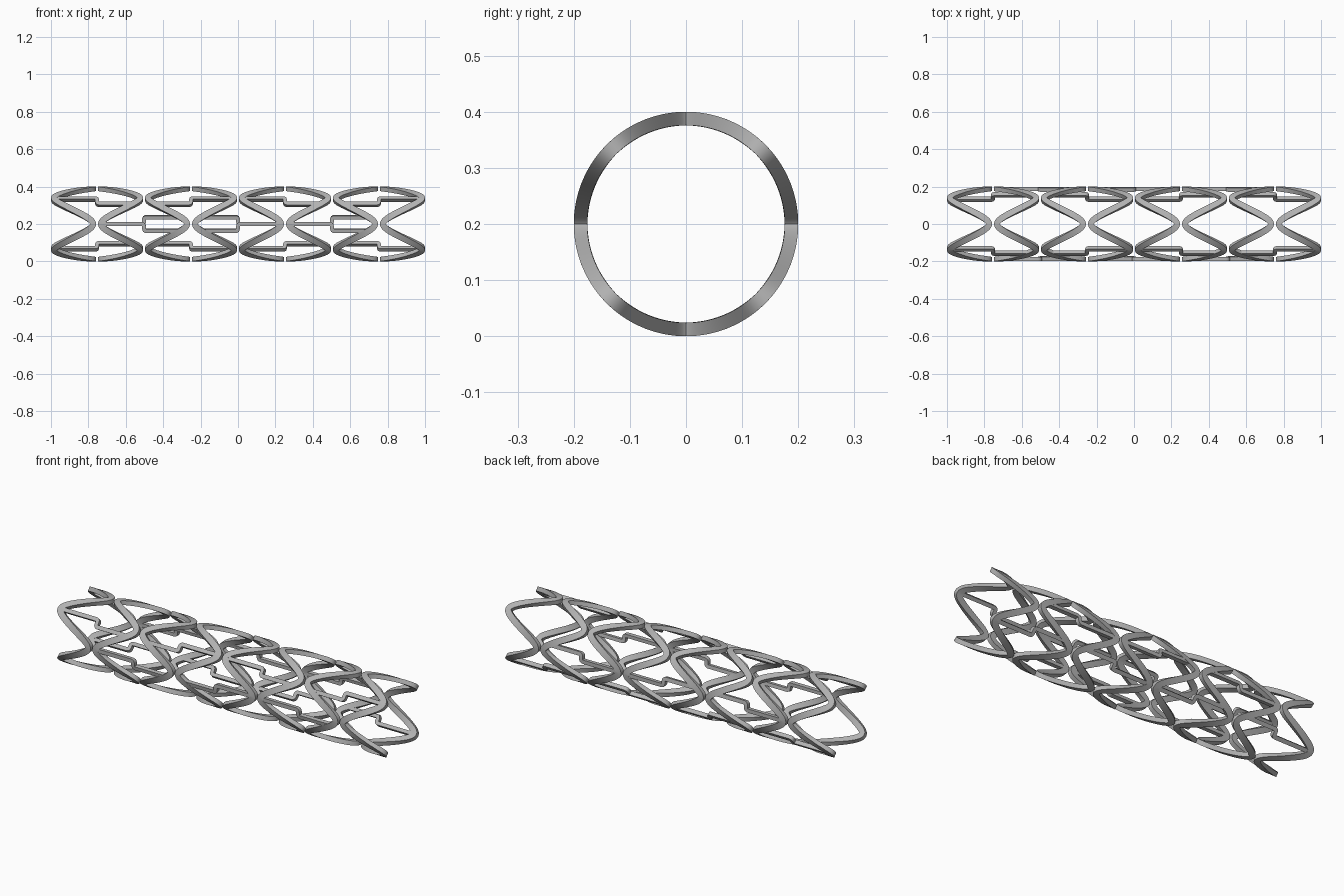
import bpy
import bmesh
from math import sin, cos, asin, pi, radians
from mathutils import Vector

if "Cube" in bpy.data.objects:
    bpy.data.objects.remove(bpy.data.objects["Cube"])

R_OUT, R_IN = 0.2, 0.176      # tube wall
R_MID = 0.188
STRUT, LINK = 0.032, 0.02     # bar widths
GAP, RINGS = 0.01, 8
LENGTH = (2 - GAP * (RINGS - 1)) / RINGS
PITCH = LENGTH + GAP
AMP = (LENGTH - STRUT) / 2
JOG = radians(11)
SHARPNESS = 0.8               # 0 = sine wave, 1 = triangle wave

steel = bpy.data.materials.new("brushed steel grey")
steel.use_nodes = True
grey = (0.45, 0.45, 0.45, 1)
steel.diffuse_color = grey
steel.node_tree.nodes["Principled BSDF"].inputs["Base Color"].default_value = grey


def ring_x(i, angle):
    """Axial position of the zigzag centreline of ring i."""
    wave = asin(SHARPNESS * cos(4 * angle)) / asin(SHARPNESS)
    side = 1 if i % 2 == 0 else -1
    return -1 + i * PITCH + LENGTH / 2 + side * AMP * wave


def wrapped_bar(name, path, width, closed, r_in, r_out):
    """Sweep a flat bar along (x, arc length) points wrapped on the tube."""
    bm = bmesh.new()
    n = len(path)
    sections = []
    for k, p in enumerate(path):
        if closed:
            before, after = path[k - 1].copy(), path[(k + 1) % n].copy()
            turn = 2 * pi * R_MID
            if k == 0:
                before.y -= turn
            if k == n - 1:
                after.y += turn
        else:
            before, after = path[max(k - 1, 0)], path[min(k + 1, n - 1)]
        d = (after - before).normalized()
        side = Vector((-d.y, d.x)) * width / 2
        section = []
        for q, r in ((p + side, r_in), (p + side, r_out),
                     (p - side, r_out), (p - side, r_in)):
            a = q.y / R_MID
            section.append(bm.verts.new((q.x, r * cos(a), R_OUT + r * sin(a))))
        sections.append(section)
    for k in range(n if closed else n - 1):
        a, b = sections[k], sections[(k + 1) % n]
        for c in range(4):
            e = (c + 1) % 4
            bm.faces.new((a[c], a[e], b[e], b[c]))
    if not closed:
        bm.faces.new(sections[0])
        bm.faces.new(sections[-1][::-1])
    bmesh.ops.recalc_face_normals(bm, faces=bm.faces)
    mesh = bpy.data.meshes.new(name)
    bm.to_mesh(mesh)
    bm.free()
    mesh.shade_smooth()
    mesh.set_sharp_from_angle(angle=radians(35))
    mesh.materials.append(steel)
    obj = bpy.data.objects.new(name, mesh)
    bpy.context.collection.objects.link(obj)


def rounded(points, radius, steps=4):
    """Replace the inner corners of a polyline by small curves."""
    out = [points[0]]
    for a, b, c in zip(points, points[1:], points[2:]):
        p = b + (a - b).normalized() * radius
        q = b + (c - b).normalized() * radius
        for s in range(steps + 1):
            t = s / steps
            out.append(p * (1 - t) ** 2 + b * 2 * t * (1 - t) + q * t * t)
    return out + [points[-1]]


# Zigzag rings, neighbours mirrored
STEPS = 192
for i in range(RINGS):
    angles = [2 * pi * k / STEPS for k in range(STEPS)]
    path = [Vector((ring_x(i, a), a * R_MID)) for a in angles]
    wrapped_bar(f"zigzag_ring_{i + 1}", path, STRUT, True, R_IN, R_OUT)

# Stepped links: two opposite ones at every gap between rings
for j in range(RINGS - 1):
    start, end = (j, j + 1) if j % 4 < 2 else (j + 1, j)
    middle = -1 + (j + 1) * PITCH - GAP / 2
    for k in range(2):
        a = k * pi + (3 * pi / 4 if j % 2 == 0 else 0)
        b = a + JOG
        corners = [Vector((x, t * R_MID)) for x, t in (
            (ring_x(start, a), a), (middle, a),
            (middle, b), (ring_x(end, b), b))]
        wrapped_bar(f"stepped_link_{j + 1}_{k + 1}", rounded(corners, 0.012),
                    LINK, False, R_IN + 0.001, R_OUT - 0.001)
